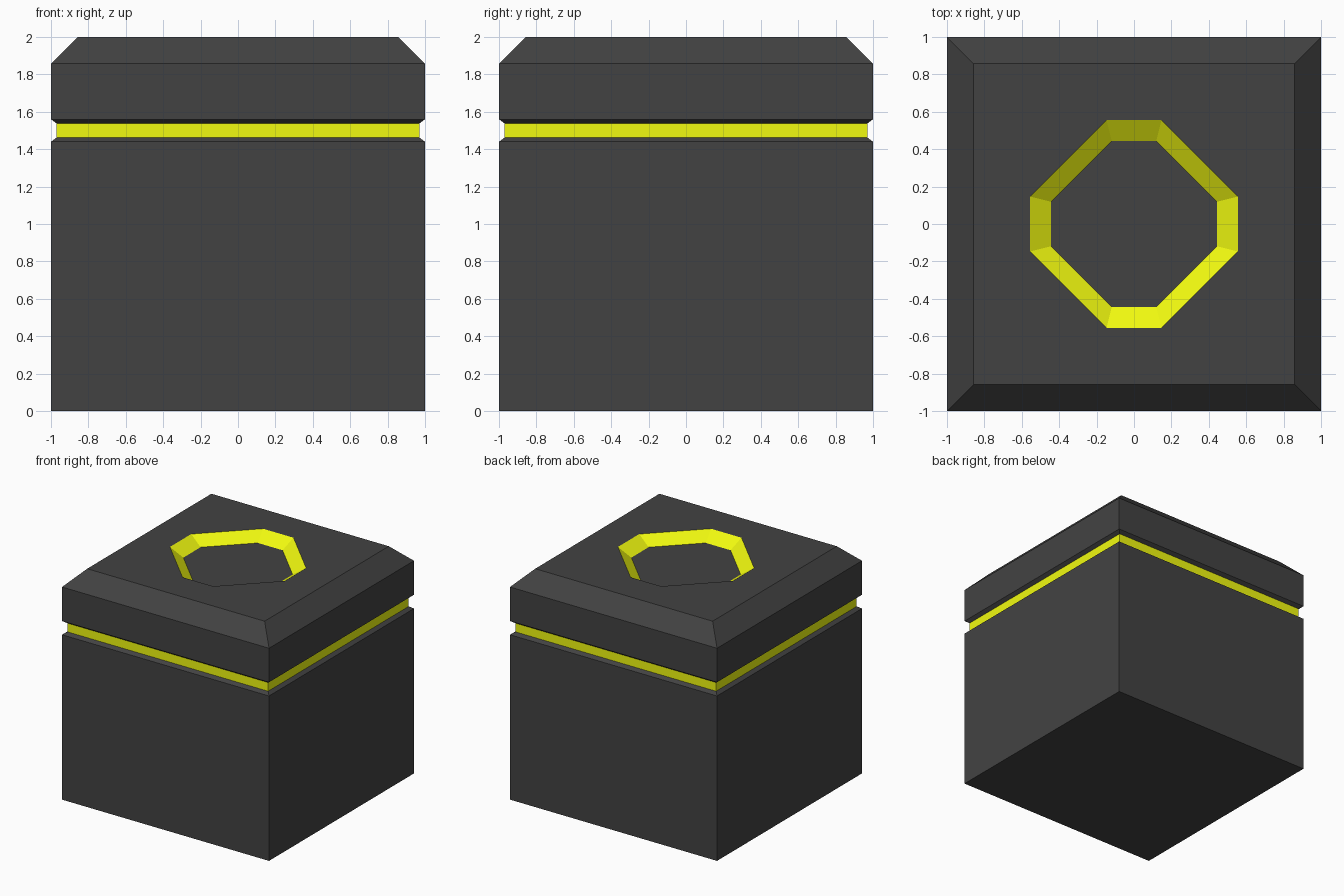
import bpy, bmesh

if "Cube" in bpy.data.objects:
    bpy.data.objects.remove(bpy.data.objects["Cube"])


def material(name, color):
    m = bpy.data.materials.new(name)
    m.diffuse_color = color
    m.use_nodes = True
    m.node_tree.nodes["Principled BSDF"].inputs["Base Color"].default_value = m.diffuse_color
    return m


DARK = material("dark_grey", (0.055, 0.055, 0.055, 1))
YELLOW = material("yellow", (0.88, 0.96, 0.005, 1))


def turned(points, z):
    """Repeat a first-quadrant outline around the four quadrants, anticlockwise."""
    ring = []
    for _ in range(4):
        ring += [(x, y, z) for x, y in points]
        points = [(-y, x) for x, y in points]
    return ring


def square(h, z):
    return turned([(h, h)], z)


def octagon(a, b, z):
    return turned([(a, b), (b, a)], z)


def loft(bm, rings, bottom=False, top=False):
    loops = [[bm.verts.new(p) for p in r] for r in rings]
    for lo, hi in zip(loops, loops[1:]):
        n = len(lo)
        for i in range(n):
            j = (i + 1) % n
            bm.faces.new((lo[i], lo[j], hi[j], hi[i]))
    if bottom:
        bm.faces.new(loops[0][::-1])
    if top:
        bm.faces.new(loops[-1])
    return loops[-1]


def finish(bm, name, mat):
    mesh = bpy.data.meshes.new(name)
    bm.to_mesh(mesh)
    bm.free()
    mesh.materials.append(mat)
    bpy.context.collection.objects.link(bpy.data.objects.new(name, mesh))


def part(name, mat, rings, **caps):
    bm = bmesh.new()
    loft(bm, rings, **caps)
    finish(bm, name, mat)


# Lower body with a bevelled groove lip
part("lower_body", DARK,
     [square(1, 0), square(1, 1.44), square(0.97, 1.462)], bottom=True)

# Yellow strip at the bottom of the groove
part("groove_band", YELLOW, [square(0.97, 1.462), square(0.97, 1.538)])

# Chamfered lid with an octagonal opening in its top
bm = bmesh.new()
c = loft(bm, [square(0.97, 1.538), square(1, 1.56),
              square(1, 1.857), square(0.857, 2)])
o = [bm.verts.new(p) for p in octagon(0.555, 0.147, 2)]
for k in range(4):
    bm.faces.new((c[k], o[2 * k + 1], o[2 * k]))
    bm.faces.new((c[k], c[(k + 1) % 4], o[(2 * k + 2) % 8], o[2 * k + 1]))
finish(bm, "lid", DARK)

# Sloping yellow wall and dark floor of the recess
part("recess_wall", YELLOW,
     [octagon(0.555, 0.147, 2), octagon(0.445, 0.119, 1.925)])
part("recess_floor", DARK, [octagon(0.445, 0.119, 1.925)], top=True)
